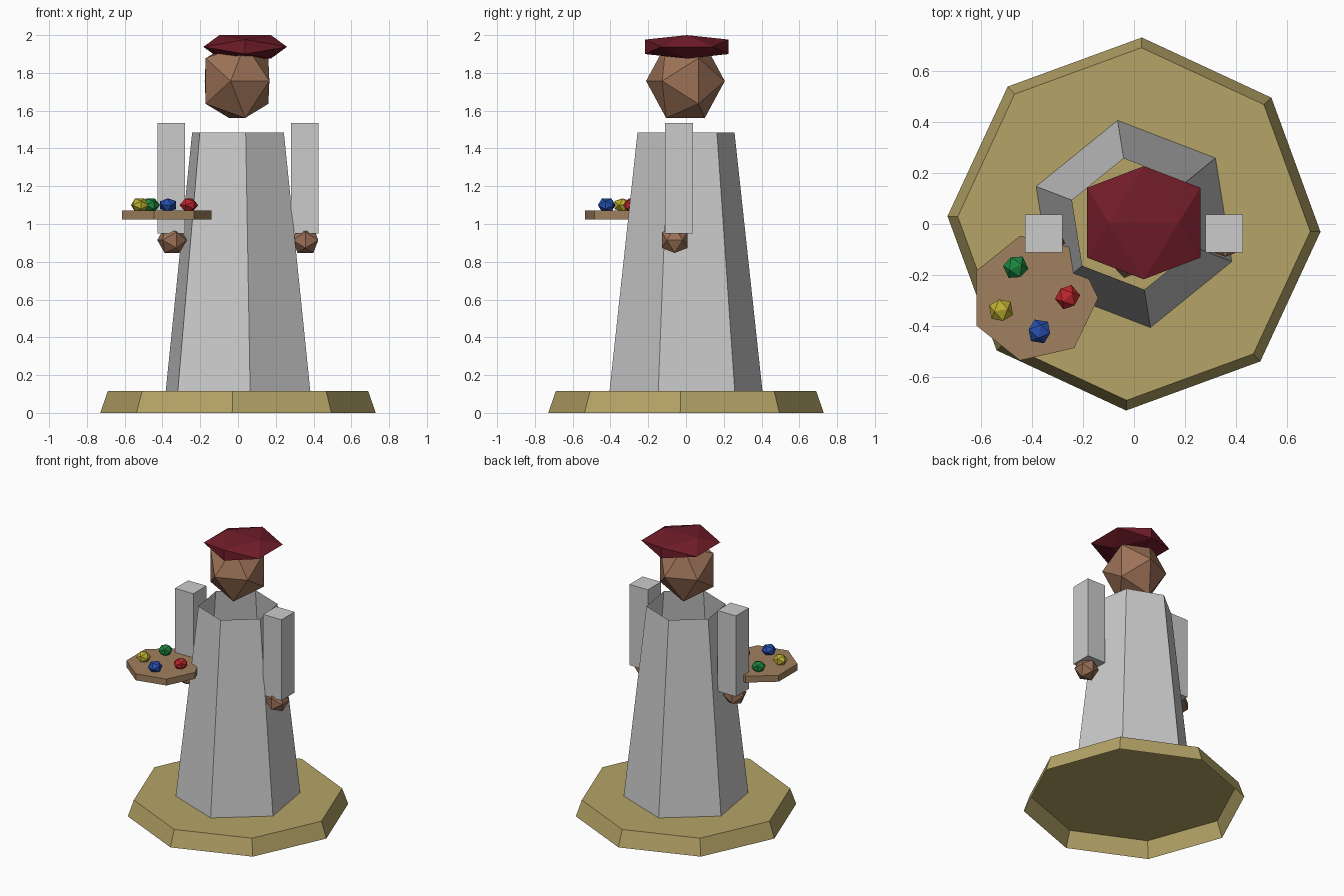
import bpy, bmesh
from math import sin, cos, tau, radians, sqrt
from mathutils import Matrix, Vector

if "Cube" in bpy.data.objects:
    bpy.data.objects.remove(bpy.data.objects["Cube"])

PHI = (1 + sqrt(5)) / 2


def material(name, rgb):
    m = bpy.data.materials.new(name)
    m.diffuse_color = (*rgb, 1)
    m.use_nodes = True
    m.node_tree.nodes["Principled BSDF"].inputs["Base Color"].default_value = m.diffuse_color
    return m


def finish(name, bm, loc, mat=None):
    me = bpy.data.meshes.new(name)
    bm.to_mesh(me)
    bm.free()
    ob = bpy.data.objects.new(name, me)
    ob.location = loc
    bpy.context.collection.objects.link(ob)
    if mat:
        me.materials.append(mat)
    return ob


def prism(name, sides, r_low, r_high, height, loc, turn, mat=None, bottom=True, top=True):
    """Straight or tapered prism standing on loc, first corner at angle turn."""
    bm = bmesh.new()
    rings = []
    for r, z in ((r_low, 0), (r_high, height)):
        angles = [radians(turn) + tau * i / sides for i in range(sides)]
        rings.append([bm.verts.new((r * cos(a), r * sin(a), z)) for a in angles])
    low, high = rings
    for i in range(sides):
        j = (i + 1) % sides
        bm.faces.new((low[i], low[j], high[j], high[i]))
    if bottom:
        bm.faces.new(low[::-1])
    if top:
        bm.faces.new(high)
    return finish(name, bm, loc, mat)


def icosahedron(name, radius, loc, mat, turn=0, squash=1):
    """Icosahedron with a level edge on top, turned about z."""
    bm = bmesh.new()
    s = radius / sqrt(1 + PHI * PHI)
    for a in (-s, s):
        for b in (-s * PHI, s * PHI):
            for co in ((a, 0, b), (0, b, a), (b, a, 0)):
                bm.verts.new(co)
    bmesh.ops.convex_hull(bm, input=bm.verts[:])
    bmesh.ops.recalc_face_normals(bm, faces=bm.faces[:])
    bm.transform(Matrix.Rotation(radians(turn), 4, 'Z') @ Matrix.Diagonal((1, 1, squash, 1)))
    return finish(name, bm, loc, mat)


def box(name, size, loc):
    bm = bmesh.new()
    bmesh.ops.create_cube(bm, size=1)
    bmesh.ops.scale(bm, vec=Vector(size), verts=bm.verts[:])
    return finish(name, bm, loc)


sand = material("sand", (0.46, 0.37, 0.135))
skin = material("skin", (0.33, 0.165, 0.095))
wine = material("wine", (0.165, 0.012, 0.022))
wood = material("wood", (0.35, 0.215, 0.11))

# Plinth, hollow underneath, and robe open at both ends
prism("base", 8, 0.73, 0.69, 0.115, (0, 0, 0), -2.4, sand, bottom=False)
prism("robe", 6, 0.41, 0.26, 1.37, (0, 0, 0.115), 39, bottom=False, top=False)

# Head and beret
icosahedron("head", 0.211, (-0.005, -0.003, 1.757), skin, turn=112.5, squash=1.09)
icosahedron("beret", 0.26, (0.038, 0.005, 1.938), wine, squash=0.28)

# Arms and hands
for side, x, turn in (("left", -0.353, 20), ("right", 0.353, 0)):
    box(side + "_arm", (0.147, 0.15, 0.585), (x, -0.037, 1.2425))
    icosahedron(side + "_hand", 0.08, (x + 0.004, -0.06, 0.915), skin, turn)

# Palette with dabs of paint
prism("palette", 7, 0.25, 0.25, 0.046, (-0.39, -0.29, 1.025), 0, wood)
dabs = (("red", (0.5, 0.02, 0.025), -0.26, -0.286, 40),
        ("blue", (0.02, 0.075, 0.42), -0.37, -0.42, 80),
        ("yellow", (0.5, 0.42, 0.03), -0.52, -0.337, 10),
        ("green", (0.012, 0.23, 0.05), -0.463, -0.169, 25))
for color, rgb, x, y, turn in dabs:
    icosahedron(color + "_paint", 0.05, (x, y, 1.1), material(color, rgb), turn, 0.8)
